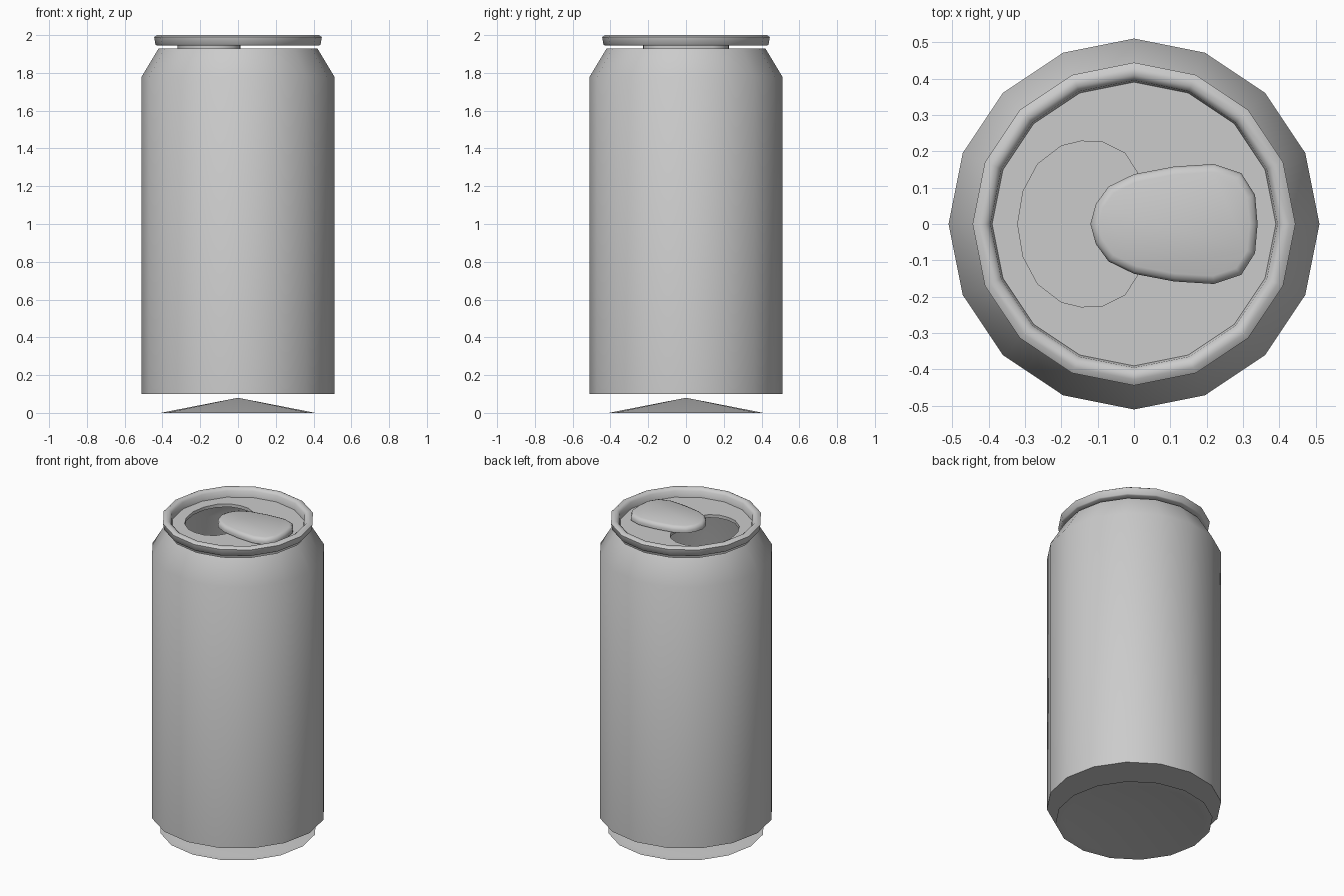
import bpy, bmesh, math
from mathutils import Vector

SIDES = 16

cube = bpy.data.objects.get("Cube")
if cube:
    bpy.data.objects.remove(cube, do_unlink=True)

metal = bpy.data.materials.new("plain_grey_metal")
metal.use_nodes = True
grey = (0.6, 0.6, 0.6, 1)
metal.diffuse_color = grey
metal.node_tree.nodes["Principled BSDF"].inputs["Base Color"].default_value = grey


def finish(name, bm, angle=40):
    """Turn a bmesh into a smooth-shaded object with sharp corners kept."""
    mesh = bpy.data.meshes.new(name)
    bm.to_mesh(mesh)
    bm.free()
    mesh.materials.append(metal)
    obj = bpy.data.objects.new(name, mesh)
    bpy.context.collection.objects.link(obj)
    for p in mesh.polygons:
        p.use_smooth = True
    mesh.set_sharp_from_angle(angle=math.radians(angle))
    return obj


def ring(bm, r, z):
    if r == 0:
        return [bm.verts.new((0, 0, z))] * SIDES
    step = math.tau / SIDES
    return [bm.verts.new((r * math.cos(i * step), r * math.sin(i * step), z))
            for i in range(SIDES)]


def lathe(name, profile, closed=False, angle=40):
    """Spin (radius, height) points, listed so that faces point outward."""
    bm = bmesh.new()
    rings = [ring(bm, r, z) for r, z in profile]
    if closed:
        rings.append(rings[0])
    for a, b in zip(rings, rings[1:]):
        for i in range(SIDES):
            j = (i + 1) % SIDES
            corners = list(dict.fromkeys((a[i], a[j], b[j], b[i])))
            bm.faces.new(corners)
    return finish(name, bm, angle)


def mirrored(half):
    """Complete an outline whose first and last points lie on the x axis."""
    return half + [(x, -y) for x, y in half[-2:0:-1]]


def loop_edges(bm, verts):
    return [bm.edges.new((v, verts[(i + 1) % len(verts)])) for i, v in enumerate(verts)]


# Hollow body with a flat underside and a sloping shoulder
lathe("can_body", [(0, 0.1), (0.51, 0.1), (0.51, 1.78), (0.42, 1.93)])

# Separate foot: flat ring rising to a shallow cone in the middle
lathe("base_dish", [(0, 0.08), (0.41, 0), (0.46, 0)], angle=30)

# Rolled rim
lathe("rim", [(0.39, 1.945), (0.43, 1.945), (0.437, 1.95), (0.444, 1.99),
              (0.428, 2.0), (0.41, 2.0), (0.395, 1.985)], closed=True, angle=60)

# Lid plate with an open mouth and a short lip turned down around it
LID_Z = 1.946
mouth = mirrored([(-0.32, 0), (-0.305, 0.09), (-0.265, 0.165), (-0.2, 0.215),
                  (-0.145, 0.228), (-0.085, 0.225), (-0.025, 0.195), (0.01, 0.14),
                  (0.012, 0)])
bm = bmesh.new()
outer_edges = loop_edges(bm, ring(bm, 0.392, LID_Z))
mouth_edges = loop_edges(bm, [bm.verts.new((x, y, LID_Z)) for x, y in mouth])
bmesh.ops.triangle_fill(bm, edges=outer_edges + mouth_edges, use_beauty=True,
                        normal=Vector((0, 0, 1)))
lip = bmesh.ops.extrude_edge_only(bm, edges=mouth_edges)
for v in lip["geom"]:
    if isinstance(v, bmesh.types.BMVert):
        v.co.z -= 0.02
finish("lid", bm)

# Pull tab with rounded edges
tab_outline = mirrored([(-0.12, 0), (-0.105, 0.055), (-0.07, 0.103), (0, 0.137),
                        (0.11, 0.158), (0.22, 0.165), (0.295, 0.14), (0.333, 0.08),
                        (0.34, 0)])
bm = bmesh.new()
face = bm.faces.new([bm.verts.new((x, y, 1.952)) for x, y in tab_outline])
top = bmesh.ops.extrude_face_region(bm, geom=[face], use_keep_orig=True)
for v in top["geom"]:
    if isinstance(v, bmesh.types.BMVert):
        v.co.z = 1.99
bmesh.ops.recalc_face_normals(bm, faces=bm.faces)
top_edges = [e for e in bm.edges if all(v.co.z > 1.98 for v in e.verts)]
bmesh.ops.bevel(bm, geom=top_edges, offset=0.022, segments=2, profile=0.5,
                affect="EDGES")
finish("pull_tab", bm, angle=60)
